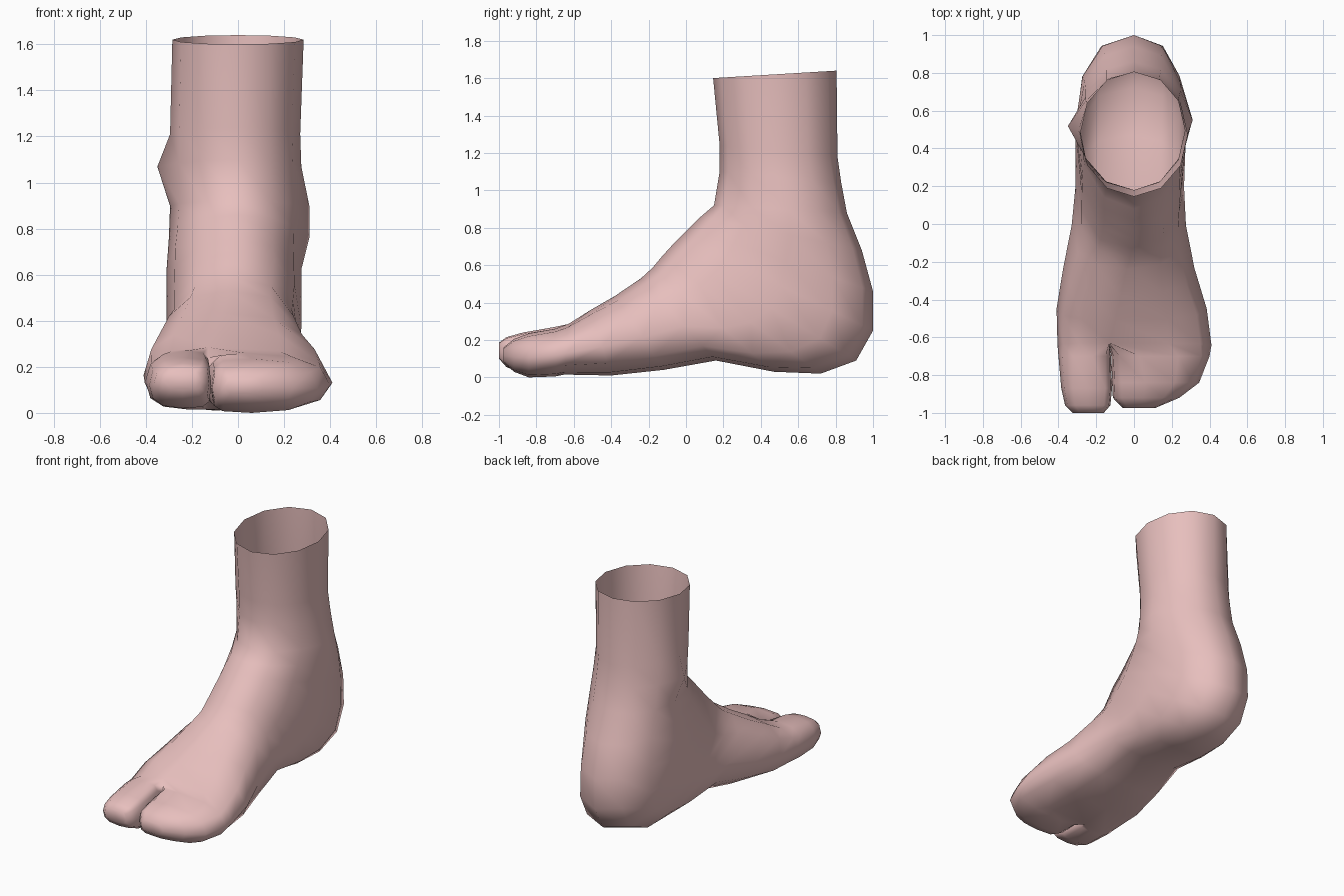
import bpy, bmesh, math
from mathutils import Vector

if "Cube" in bpy.data.objects:
    bpy.data.objects.remove(bpy.data.objects["Cube"])

N = 12

# Foot and ankle sections:
# front y, z | back/sole y, z | left x, ridge x, right x | widest place along section | squareness
SECTIONS = [
    (.145, 1.60, .805, 1.64, -.285, .00, .285, .50, 1.0),
    (.18, 1.24, .81, 1.18, -.295, .00, .27, .50, 1.0),
    (.18, 1.10, .83, 1.04, -.295, .00, .275, .52, 1.0),
    (.15, .92, .86, .88, -.295, .00, .285, .56, 1.0),
    (.08, .86, .94, .68, -.30, .00, .28, .55, .95),
    (.02, .80, 1.0, .46, -.31, .00, .275, .52, .9),
    (-.03, .75, 1.0, .25, -.31, .00, .275, .52, .85),
    (-.08, .70, .91, .09, -.31, .00, .275, .54, .8),
    (-.13, .645, .72, .02, -.31, -.01, .27, .56, .8),
    (-.18, .585, .47, .03, -.31, -.02, .265, .58, .8),
    (-.24, .53, .16, .09, -.33, -.04, .275, .58, .8),
    (-.38, .435, -.12, .04, -.375, -.07, .32, .56, .8),
    (-.51, .36, -.40, .01, -.41, -.10, .385, .56, .8),
    (-.63, .285, -.65, .015, -.405, -.13, .41, .57, .8),
]
# Ankle bones: section, point around it, outward x
ANKLE_BONES = [(2, 9, -.35), (3, 3, .31), (4, 3, .31)]

# Toe sections: y, left x, ridge x, right x, bottom z, top z
BIG_TOE = [(-.70, -.40, -.22, -.122, .015, .27), (-.87, -.385, -.24, -.116, .02, .24),
           (-.96, -.365, -.24, -.125, .055, .215), (-1.0, -.325, -.24, -.16, .10, .185)]
SMALL_TOES = [(-.70, -.120, .03, .40, .005, .26), (-.84, -.116, .06, .345, .0, .235),
              (-.92, -.112, .05, .24, .03, .205), (-.975, -.06, .03, .11, .08, .16)]


def power(v, e):
    return math.copysign(abs(v) ** e, v) if abs(v) > 1e-9 else 0.0


def section_points(fy, fz, by, bz, xl, xc, xr, m, left_e, right_e=None):
    pts = []
    for i in range(N):
        a = 2 * math.pi * i / N
        e = left_e if i > N // 2 or right_e is None else right_e
        c, s = power(math.cos(a), e), power(math.sin(a), e)
        u = m * (1 - c) if c > 0 else m - (1 - m) * c
        x = xc + s * ((xr - xc) if s > 0 else (xc - xl))
        pts.append(Vector((x, fy + (by - fy) * u, fz + (bz - fz) * u)))
    return pts


def bridge(bm, a, b):
    for i in range(N):
        j = (i + 1) % N
        bm.faces.new((a[i], a[j], b[j], b[i]))


def add_toe(bm, ring, sections, left_e, right_e):
    for y, xl, xc, xr, z0, z1 in sections:
        pts = section_points(y, z1, y, z0, xl, xc, xr, .55, left_e, right_e)
        new = [bm.verts.new(p) for p in pts]
        bridge(bm, ring, new)
        ring = new
    bm.faces.new(ring)


# Ankle, heel and instep as one open-topped skin
bm = bmesh.new()
rings = []
for sec in SECTIONS:
    rings.append([bm.verts.new(p) for p in section_points(*sec)])
    if len(rings) > 1:
        bridge(bm, rings[-2], rings[-1])
for k, i, x in ANKLE_BONES:
    rings[k][i].co.x = x

# Web of the cleft divides the last ring into two toe openings
ring, h = rings[-1], N // 2
top, bottom = ring[0].co, ring[h].co
web = [bm.verts.new(bottom.lerp(top, k / h)) for k in range(1, h)]
add_toe(bm, ring[:h + 1] + web, SMALL_TOES, .5, .85)
add_toe(bm, [ring[0]] + web[::-1] + ring[h:], BIG_TOE, .8, .5)

bmesh.ops.recalc_face_normals(bm, faces=bm.faces)
mesh = bpy.data.meshes.new("foot")
bm.to_mesh(mesh)
bm.free()
foot = bpy.data.objects.new("foot", mesh)
bpy.context.collection.objects.link(foot)

# Skin colour and soft shading
skin = bpy.data.materials.new("skin")
skin.diffuse_color = (.80, .52, .51, 1)
skin.use_nodes = True
skin.node_tree.nodes["Principled BSDF"].inputs["Base Color"].default_value = skin.diffuse_color
mesh.materials.append(skin)
bpy.context.view_layer.objects.active = foot
foot.select_set(True)
bpy.ops.object.shade_smooth_by_angle(angle=math.radians(70))
